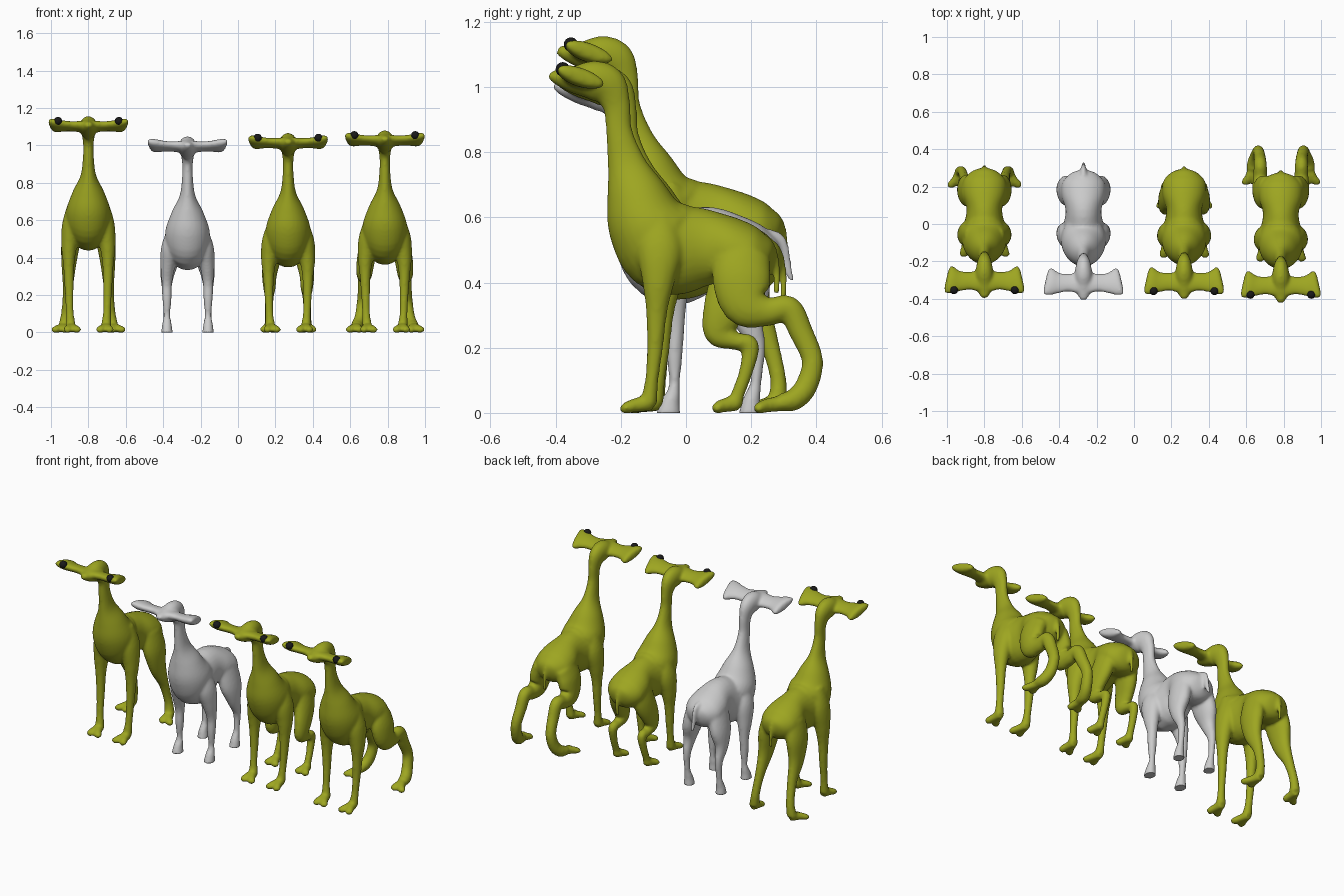
import bpy, bmesh, math
from mathutils import Vector


def catmull(rows, steps=5):
    """Smoothly resample rows of numbers."""
    out = []
    for i in range(len(rows) - 1):
        a, b = rows[max(i - 1, 0)], rows[i]
        c, d = rows[i + 1], rows[min(i + 2, len(rows) - 1)]
        for s in range(steps):
            t = s / steps
            out.append([0.5 * (2 * q + (r - p) * t + (2 * p - 5 * q + 4 * r - w) * t * t
                               + (3 * q - p - 3 * r + w) * t ** 3)
                        for p, q, r, w in zip(a, b, c, d)])
    return out + [list(rows[-1])]


def tube(bm, rows, side=(1, 0, 0), n=20):
    """Loft ellipses along rows of (x, y, z, half width, half depth)."""
    rows = catmull(rows)
    pts = [Vector(r[:3]) for r in rows]
    rings = []
    for i, r in enumerate(rows):
        tan = (pts[min(i + 1, len(pts) - 1)] - pts[max(i - 1, 0)]).normalized()
        u = Vector(side)
        u = (u - tan * u.dot(tan)).normalized()
        v = tan.cross(u)
        rings.append([bm.verts.new(pts[i] + u * r[3] * math.cos(2 * math.pi * k / n)
                                   + v * r[4] * math.sin(2 * math.pi * k / n)) for k in range(n)])
    for a, b in zip(rings, rings[1:]):
        for k in range(n):
            bm.faces.new((a[k], a[(k + 1) % n], b[(k + 1) % n], b[k]))
    bm.faces.new(rings[0][::-1])
    bm.faces.new(rings[-1])


def material(name, color):
    m = bpy.data.materials.new(name)
    m.diffuse_color = color
    return m


green = material("green_skin", (0.34, 0.38, 0.015, 1))
black = material("black_eye", (0.01, 0.01, 0.01, 1))

# trunk, neck and snout: y, z, half width, half depth
TRUNK = [(.272, .46, .015, .025), (.25, .465, .075, .065), (.20, .475, .115, .09),
         (.13, .50, .115, .10), (.05, .505, .095, .122), (-.055, .505, .115, .145),
         (-.118, .575, .118, .124), (-.153, .67, .085, .093), (-.182, .76, .042, .06),
         (-.205, .86, .029, .041), (-.213, .94, .029, .043), (-.24, 1.0, .04, .06),
         (-.285, 1.018, .048, .061), (-.34, 1.02, .045, .044), (-.39, 1.027, .034, .026),
         (-.42, 1.035, .015, .012)]
# hammer-shaped head bar: x, y, half length, half thickness
BAR = [(.203, -.318, .055, .012), (.195, -.320, .078, .024), (.17, -.326, .075, .029),
       (.13, -.33, .057, .025), (.08, -.328, .05, .024), (.03, -.33, .058, .028)]
# legs: x, y, z, half width, half depth
FRONT = [(.06, -.085, .60, .045, .05), (.09, -.08, .50, .05, .07), (.103, -.085, .40, .042, .05),
         (.105, -.09, .31, .03, .033), (.103, -.095, .2, .024, .025), (.10, -.105, .1, .021, .021),
         (.095, -.115, .03, .028, .027)]
FRONT_HOOF = [(.06, -.08, .58, .045, .05), (.088, -.06, .48, .053, .07), (.105, -.045, .38, .04, .05),
              (.11, -.033, .28, .028, .029), (.11, -.035, .19, .025, .025), (.11, -.035, .1, .018, .017),
              (.11, -.04, .06, .024, .023), (.11, -.048, .035, .027, .03), (.11, -.055, -.012, .033, .04)]
HIND_STRAIGHT = [(.07, .17, .58, .05, .08), (.095, .18, .47, .05, .085), (.105, .20, .35, .038, .06),
                 (.11, .25, .23, .027, .032), (.12, .282, .11, .025, .025), (.13, .28, .035, .03, .03)]
HIND_HOOF = [(.07, .17, .49, .05, .08), (.095, .18, .38, .048, .08), (.11, .19, .29, .034, .048),
             (.11, .218, .2, .022, .026), (.11, .215, .1, .018, .018), (.11, .207, .06, .023, .023),
             (.11, .2, .035, .027, .028), (.11, .195, -.012, .033, .036)]
HIND_FOLDED = [(.06, .17, .5, .05, .08), (.085, .15, .40, .048, .08), (.10, .115, .31, .04, .065),
               (.10, .10, .245, .034, .045), (.10, .15, .22, .03, .027), (.10, .197, .208, .026, .028),
               (.103, .185, .13, .022, .022), (.105, .16, .06, .021, .021), (.105, .15, .028, .025, .025)]
HIND_LEAPING = [(.07, .18, .49, .05, .08), (.095, .17, .42, .05, .09), (.108, .185, .335, .045, .075),
                (.11, .25, .31, .038, .045), (.11, .315, .32, .035, .040), (.112, .352, .25, .032, .037),
                (.12, .388, .16, .03, .033), (.13, .368, .08, .032, .035), (.145, .33, .04, .034, .034),
                (.152, .29, .032, .032, .027)]
TAIL_SHORT = [(0, .20, .52, .03, .03), (0, .255, .51, .017, .018),
              (0, .278, .44, .012, .012), (0, .277, .36, .010, .010)]
TAIL_LONG = [(0, .18, .53, .035, .03), (0, .258, .53, .018, .022),
             (0, .285, .50, .014, .016), (0, .295, .44, .013, .015), (0, .312, .395, .008, .008)]


def toes(bm, ankle, out, length):
    """Two splayed toes pointing forward from the ankle."""
    x, y, z = ankle[:3]
    for spread in (-.026, .028):
        tip = x + out + spread
        tube(bm, [(x, y + .01, .03, .022, .024),
                  ((x + tip) / 2, y - length * .5, .023, .022, .022),
                  (tip, y - length * .85, .014, .023, .017),
                  (tip + spread * .15, y - length, .01, .014, .011)])


def creature(name, cx, dy, dz, front, hind, tail, out=0, length=.07, hoofed=False, rear=None):
    bm = bmesh.new()
    rear = dz if rear is None else rear
    tube(bm, [(0, y + dy, z + (rear if y > 0 else dz), w, d) for y, z, w, d in TRUNK], n=28)
    bar = [(x, y + dy, 1.022 + .2 * x * x + dz, a, b) for x, y, a, b in BAR]
    tube(bm, bar + [(-x, y, z, a, b) for x, y, z, a, b in bar[::-1]], side=(0, 1, -.32))
    tube(bm, [(x, y + dy, z + rear, a, b) for x, y, z, a, b in tail], n=12)
    stretch = 1 + dz / .5
    front = [(x, y + (0 if hoofed else dy), z * stretch, a, b) for x, y, z, a, b in front]
    for s in (1, -1):
        for leg in (front, hind):
            tube(bm, [(s * r[0], *r[1:]) for r in leg])
        if not hoofed:
            tf = front[-1]
            toes(bm, (s * tf[0],) + tf[1:3], -s * .008, .085)
            th = hind[-1]
            toes(bm, (s * th[0],) + th[1:3], s * out, length)
    bmesh.ops.recalc_face_normals(bm, faces=bm.faces)
    me = bpy.data.meshes.new(name)
    bm.to_mesh(me)
    bm.free()
    ob = bpy.data.objects.new(name, me)
    bpy.context.collection.objects.link(ob)
    # fuse the parts into one smooth skin
    rm = ob.modifiers.new("fuse", 'REMESH')
    rm.mode, rm.voxel_size = 'VOXEL', .0075
    sm = ob.modifiers.new("soften", 'SMOOTH')
    sm.factor, sm.iterations = .5, 11
    baked = bpy.data.meshes.new_from_object(ob.evaluated_get(bpy.context.evaluated_depsgraph_get()))
    ob.modifiers.clear()
    ob.data = baked
    for v in baked.vertices:          # flat soles
        v.co.z = max(v.co.z, 0)
    for p in baked.polygons:
        p.use_smooth = True
    ob.location.x = cx
    if not hoofed:
        baked.materials.clear()
        baked.materials.append(green)
        for s in (1, -1):             # eyes on the bar ends
            bpy.ops.mesh.primitive_uv_sphere_add(segments=20, ring_count=12, radius=.022,
                                                 location=(cx + s * .163, -.378 + dy, 1.052 + dz))
            eye = bpy.context.object
            eye.name = name + "_eye"
            eye.data.materials.append(black)
            bpy.ops.object.shade_smooth()


creature("tall_creature", -.8, .025, .078, FRONT, HIND_STRAIGHT, TAIL_SHORT, .022, .085)
creature("hoofed_creature", -.27, .015, -.03, FRONT_HOOF, HIND_HOOF, TAIL_LONG, hoofed=True, rear=.008)
creature("crouching_creature", .268, .02, -.012, FRONT, HIND_FOLDED, TAIL_SHORT, 0, .068)
creature("leaping_creature", .785, 0, .002, FRONT, HIND_LEAPING, TAIL_SHORT, .012, .08)
